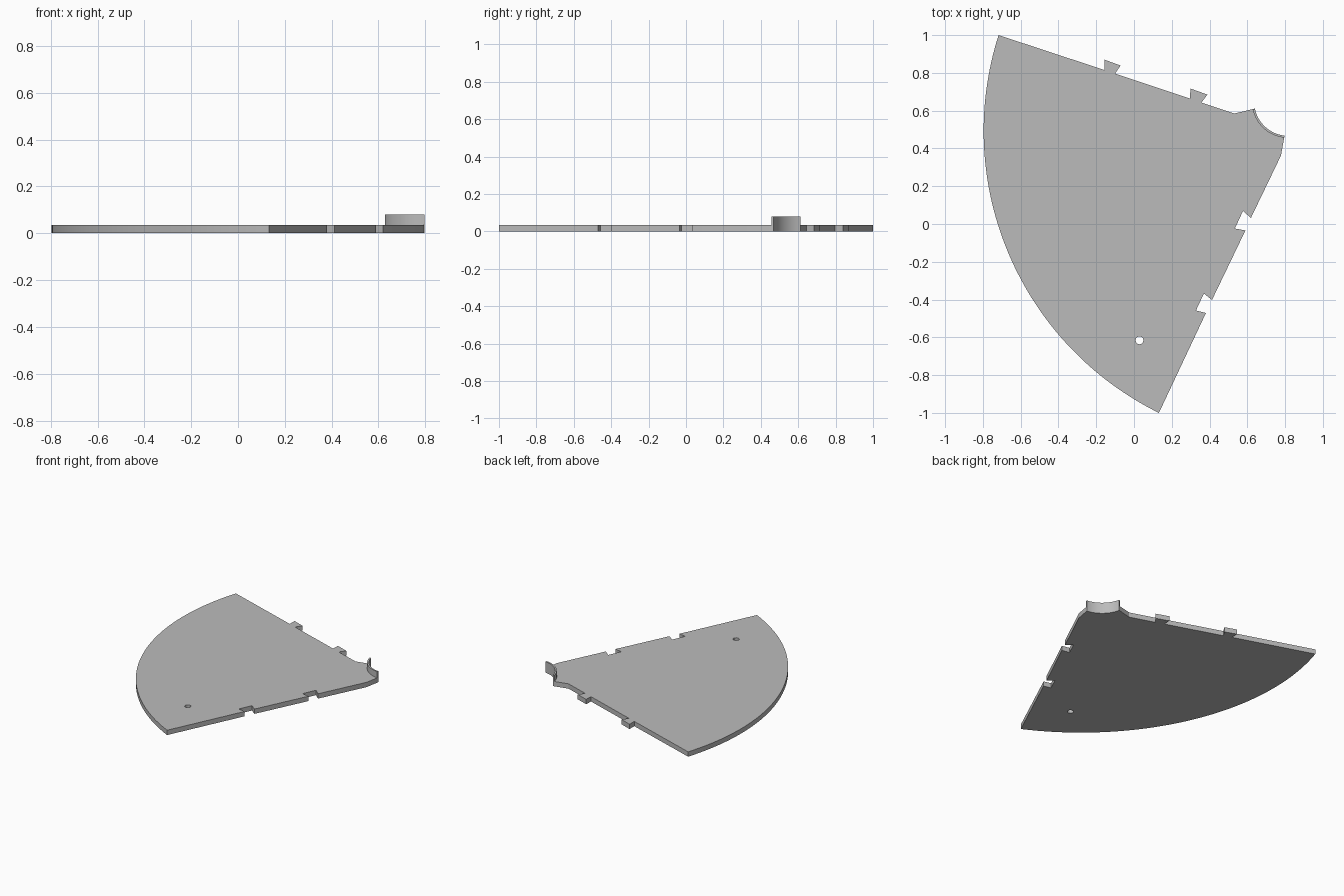
import bpy, bmesh, math
from mathutils import Vector

old = bpy.data.objects.get("Cube")
if old:
    bpy.data.objects.remove(old)

PLATE_TOP = 0.035
LIP_TOP = 0.08

grey = bpy.data.materials.new("plain grey")
grey.use_nodes = True
colour = (0.5, 0.5, 0.5, 1)
grey.diffuse_color = colour
grey.node_tree.nodes["Principled BSDF"].inputs["Base Color"].default_value = colour


def arc(start, end, radius, count):
    """Points of an arc from start to end, centred on the left of the chord."""
    p, q = Vector(start), Vector(end)
    chord = q - p
    left = Vector((-chord.y, chord.x)).normalized()
    centre = (p + q) / 2 + left * math.sqrt(radius ** 2 - (chord.length / 2) ** 2)
    a = math.atan2(p.y - centre.y, p.x - centre.x)
    sweep = 2 * math.asin(chord.length / 2 / radius)
    return [(centre.x + radius * math.cos(a + sweep * i / count),
             centre.y + radius * math.sin(a + sweep * i / count))
            for i in range(count + 1)]


def prism(name, outline, bottom, top):
    """Extrude a flat outline upward into a solid."""
    bm = bmesh.new()
    face = bm.faces.new([bm.verts.new((x, y, bottom)) for x, y in outline])
    made = bmesh.ops.extrude_face_region(bm, geom=[face])["geom"]
    verts = [v for v in made if isinstance(v, bmesh.types.BMVert)]
    bmesh.ops.translate(bm, verts=verts, vec=(0, 0, top - bottom))
    bmesh.ops.recalc_face_normals(bm, faces=bm.faces)
    mesh = bpy.data.meshes.new(name)
    bm.to_mesh(mesh)
    bm.free()
    mesh.materials.append(grey)
    obj = bpy.data.objects.new(name, mesh)
    bpy.context.collection.objects.link(obj)
    return obj


# Outline pieces: rim, dovetail slots, hub notch, dovetail tabs
rim = arc((-0.717, 1.0), (0.132, -1.0), 1.665, 64)
slots = [(0.381, -0.471), (0.328, -0.458), (0.37, -0.368), (0.413, -0.402),
         (0.59, -0.034), (0.534, -0.024), (0.577, 0.069), (0.619, 0.032),
         (0.778, 0.362)]
notch = arc((0.64, 0.611), (0.797, 0.468), 0.18, 16)
tabs = [(0.532, 0.585),
        (0.357, 0.643), (0.389, 0.685), (0.299, 0.717), (0.296, 0.664),
        (-0.10, 0.796), (-0.071, 0.839), (-0.156, 0.87), (-0.156, 0.815)]
plate = prism("sector_plate", rim + slots + notch[::-1] + tabs, 0, PLATE_TOP)

# Round hole through the plate
ring = [(0.029 + 0.021 * math.cos(math.tau * i / 12),
         -0.616 + 0.021 * math.sin(math.tau * i / 12)) for i in range(12)]
cutter = prism("hole_cutter", ring, -0.1, 0.1)
cutter.hide_render = True
cutter.hide_set(True)
cut = plate.modifiers.new("hole", "BOOLEAN")
cut.operation = "DIFFERENCE"
cut.solver = "EXACT"
cut.object = cutter

# Thin raised lip along the hub notch
outer = arc((0.629, 0.607), (0.796, 0.457), 0.19, 16)
lip = prism("hub_lip", outer + notch[::-1], 0, LIP_TOP)

# Smooth the curved walls, keep the edges sharp
for obj in (plate, lip):
    bpy.ops.object.select_all(action="DESELECT")
    obj.select_set(True)
    bpy.context.view_layer.objects.active = obj
    bpy.ops.object.shade_smooth_by_angle(angle=math.radians(20))
